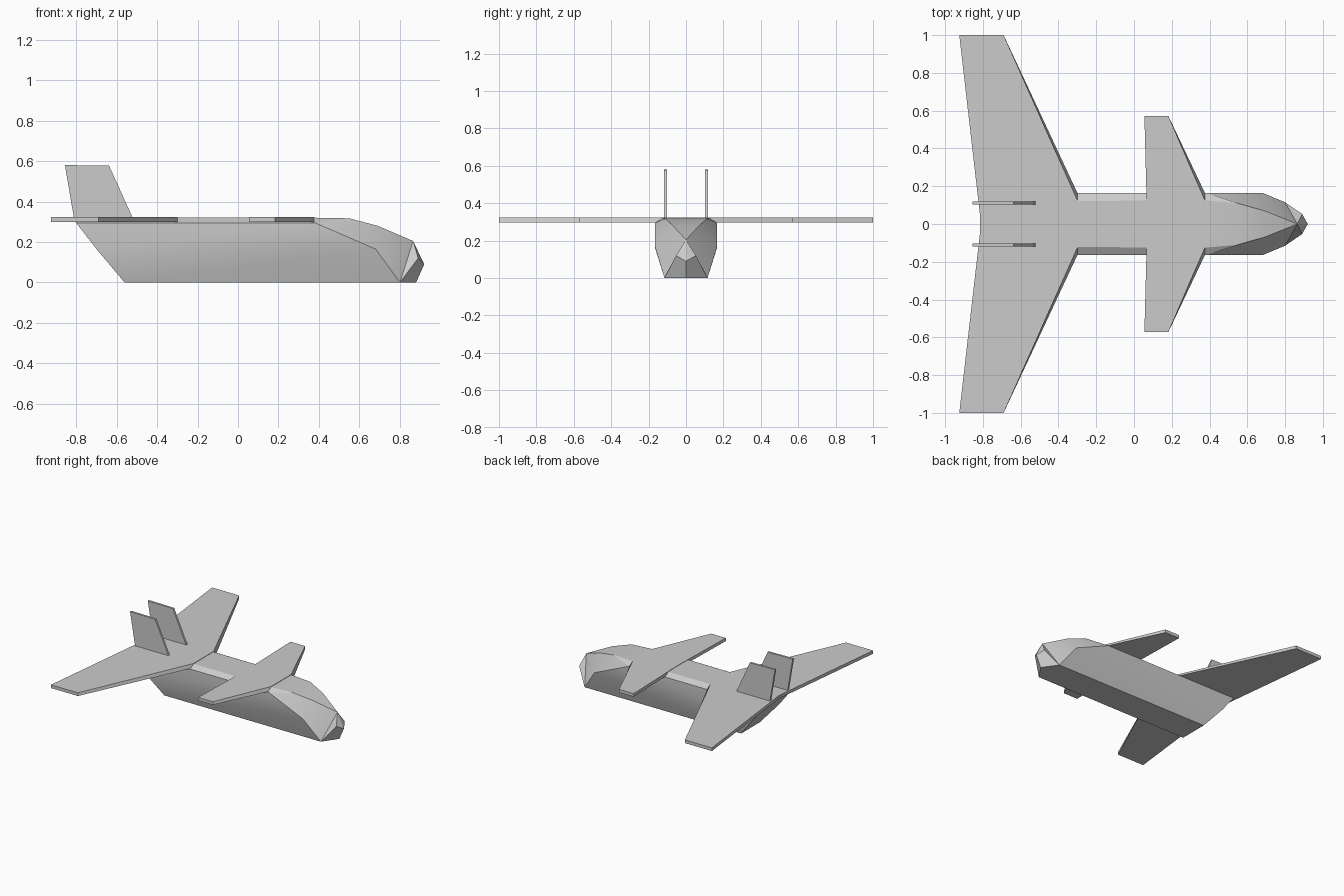
import bpy, bmesh, math

cube = bpy.data.objects.get("Cube")
if cube:
    bpy.data.objects.remove(cube, do_unlink=True)

GREY = (0.6, 0.6, 0.6, 1)
mat = bpy.data.materials.new("plain grey")
mat.use_nodes = True
mat.diffuse_color = GREY
mat.node_tree.nodes["Principled BSDF"].inputs["Base Color"].default_value = GREY


def finish(name, bm):
    """Turn a bmesh into a grey object with outward normals."""
    bmesh.ops.recalc_face_normals(bm, faces=bm.faces)
    mesh = bpy.data.meshes.new(name)
    bm.to_mesh(mesh)
    bm.free()
    mesh.materials.append(mat)
    obj = bpy.data.objects.new(name, mesh)
    bpy.context.collection.objects.link(obj)
    return obj


def loft(name, lower, upper):
    """Closed solid between two outlines with matching corners."""
    bm = bmesh.new()
    a = [bm.verts.new(p) for p in lower]
    b = [bm.verts.new(p) for p in upper]
    bm.faces.new(a)
    bm.faces.new(b)
    for i in range(len(a)):
        j = (i + 1) % len(a)
        bm.faces.new((a[i], a[j], b[j], b[i]))
    return finish(name, bm)


# Fuselage: named corners on the left half, mirrored to the right
corners = {
    "tail_low": (-0.56, 0.115, 0), "tail_side": (-0.695, 0.165, 0.16),
    "tail_high": (-0.8, 0.165, 0.295), "tail_top": (-0.815, 0.12, 0.32),
    "chine_start": (0.38, 0.165, 0.295), "chine_mid": (0.68, 0.165, 0.165),
    "chine_end": (0.8, 0.115, 0),
    "ridge_a": (0.38, 0.125, 0.32), "ridge_b": (0.55, 0.11, 0.317),
    "ridge_c": (0.69, 0.07, 0.28), "cheek": (0.89, 0.053, 0.12),
}
middle = {"brow": (0.865, 0, 0.205), "tip": (0.92, 0, 0.09), "chin": (0.88, 0, 0)}
side_faces = [
    "tail_low chine_end chine_mid tail_side",
    "tail_side chine_mid chine_start tail_high",
    "tail_high chine_start ridge_a tail_top",
    "chine_start ridge_b ridge_a",
    "chine_start chine_mid ridge_c ridge_b",
    "chine_mid chine_end brow ridge_c",
    "chine_end cheek brow",
    "chine_end chin tip cheek",
    "cheek tip brow",
]
bm = bmesh.new()
centre = {k: bm.verts.new(p) for k, p in middle.items()}
left, right = ({**centre, **{k: bm.verts.new((x, y * s, z))
                for k, (x, y, z) in corners.items()}} for s in (1, -1))
for half in (left, right):
    for face in side_faces:
        bm.faces.new([half[k] for k in face.split()])


def span(a, b):
    bm.faces.new((left[a], left[b], right[b], right[a]))


# Roof, canopy and sloping tail panels across both halves
for a, b in (("tail_top", "ridge_a"), ("ridge_a", "ridge_b"), ("ridge_b", "ridge_c"),
             ("tail_low", "tail_side"), ("tail_side", "tail_high"),
             ("tail_high", "tail_top")):
    span(a, b)
bm.faces.new((left["ridge_c"], left["brow"], right["ridge_c"]))
bm.faces.new((left["tail_low"], left["chine_end"], left["chin"],
              right["chine_end"], right["tail_low"]))
fuselage = finish("fuselage", bm)
bpy.context.view_layer.objects.active = fuselage
fuselage.select_set(True)
bpy.ops.object.shade_smooth_by_angle(angle=math.radians(22))
fuselage.select_set(False)


# Flying surfaces: root rear, tip rear, tip front, root front, with a bevelled leading edge
def surface(name, rear_x, tip_y, tip_rear, tip_front, front_x, s):
    def outline(z, root_y):
        pts = ((rear_x, 0), (tip_rear, tip_y), (tip_front, tip_y),
               (front_x, root_y), (front_x, 0))
        return [(x, y * s, z) for x, y in pts]
    loft(name, outline(0.298, 0.165), outline(0.323, 0.125))


for label, s in (("left", 1), ("right", -1)):
    surface(label + "_main_wing", -0.81, 1, -0.925, -0.69, -0.3, s)
    surface(label + "_canard", 0.07, 0.572, 0.055, 0.182, 0.375, s)

    # Upright tail fin
    profile = ((-0.81, 0.315), (-0.855, 0.58), (-0.637, 0.577), (-0.518, 0.315))
    loft(label + "_tail_fin", [(x, s * 0.102, z) for x, z in profile],
         [(x, s * 0.118, z) for x, z in profile])
